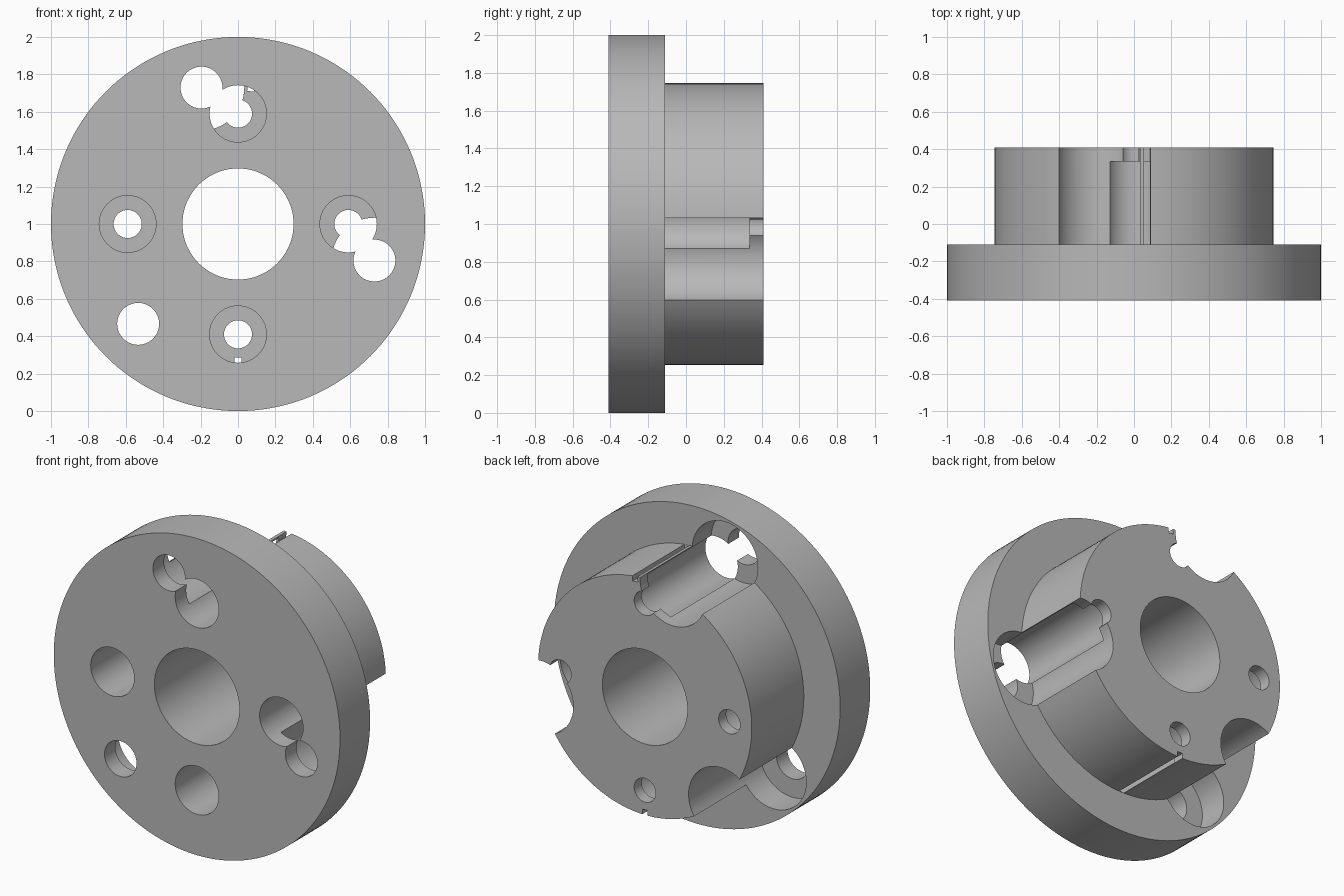
import bpy, bmesh, math
from mathutils import Matrix, Vector

cube = bpy.data.objects.get("Cube")
if cube:
    bpy.data.objects.remove(cube, do_unlink=True)

FRONT, STEP, BACK = -0.41, -0.11, 0.41   # depth of flange front, flange back, hub end
HUB_R = 0.746
CENTRE = Vector((0, 0, 1))

steel = bpy.data.materials.new("grey_metal")
steel.use_nodes = True
grey = (0.48, 0.48, 0.48, 1)
steel.diffuse_color = grey
steel.node_tree.nodes["Principled BSDF"].inputs["Base Color"].default_value = grey


def make_object(name, bm):
    bmesh.ops.recalc_face_normals(bm, faces=bm.faces)
    mesh = bpy.data.meshes.new(name)
    bm.to_mesh(mesh)
    bm.free()
    obj = bpy.data.objects.new(name, mesh)
    bpy.context.collection.objects.link(obj)
    mesh.materials.append(steel)
    return obj


def polar(angle, radius, y=0):
    a = math.radians(angle)
    return CENTRE + Vector((radius * math.cos(a), y, radius * math.sin(a)))


def cut(body, bm):
    """Subtract a solid from the body and discard the cutter."""
    cutter = make_object("cutter", bm)
    cutter.hide_render = True
    mod = body.modifiers.new("cut", 'BOOLEAN')
    mod.operation = 'DIFFERENCE'
    mod.solver = 'EXACT'
    mod.object = cutter
    bpy.context.view_layer.objects.active = body
    bpy.ops.object.modifier_apply(modifier=mod.name)
    mesh = cutter.data
    bpy.data.objects.remove(cutter, do_unlink=True)
    bpy.data.meshes.remove(mesh)


def drill(body, angle, offset, radius, y0, y1):
    bm = bmesh.new()
    place = Matrix.Translation(polar(angle, offset, (y0 + y1) / 2)) @ Matrix.Rotation(math.pi / 2, 4, 'X')
    bmesh.ops.create_cone(bm, cap_ends=True, segments=72, radius1=radius,
                          radius2=radius, depth=y1 - y0, matrix=place)
    cut(body, bm)


def keyway(body, angle, width, depth):
    bm = bmesh.new()
    y0, y1 = STEP + 0.001, BACK + 0.1
    place = (Matrix.Translation(polar(angle, HUB_R, (y0 + y1) / 2))
             @ Matrix.Rotation(-math.radians(angle), 4, 'Y')
             @ Matrix.Diagonal((depth * 2, y1 - y0, width, 1)))
    bmesh.ops.create_cube(bm, size=1, matrix=place)
    cut(body, bm)


# Flange and hub with centre bore, turned from one stepped profile
bm = bmesh.new()
profile = [(0.297, FRONT), (1, FRONT), (1, STEP), (HUB_R, STEP), (HUB_R, BACK), (0.297, BACK)]
verts = [bm.verts.new((r, y, 1)) for r, y in profile]
edges = [bm.edges.new((v, verts[i - 1])) for i, v in enumerate(verts)]
bmesh.ops.spin(bm, geom=verts + edges, cent=CENTRE, axis=(0, 1, 0),
               angle=math.tau, steps=144, use_merge=True)
bmesh.ops.remove_doubles(bm, verts=bm.verts, dist=0.0001)
body = make_object("flanged_hub", bm)

# Three open pockets along the hub, each with a bolt hole through the flange
for angle in (105, 225, 345):
    drill(body, angle, 0.755, 0.229, -0.30, BACK + 0.1)
    drill(body, angle, 0.755, 0.112, FRONT - 0.1, 0)

# Four deep counterbores from the front with small through holes
for angle in (0, 90, 180, 270):
    drill(body, angle, 0.59, 0.152, FRONT - 0.1, 0.335)
    drill(body, angle, 0.59, 0.075, 0.2, BACK + 0.1)

# Narrow grooves along the hub rim
for angle in (84.6, 270):
    keyway(body, angle, 0.036, 0.033)

bpy.ops.object.select_all(action='DESELECT')
body.select_set(True)
bpy.context.view_layer.objects.active = body
bpy.ops.object.shade_smooth_by_angle(angle=math.radians(30))
